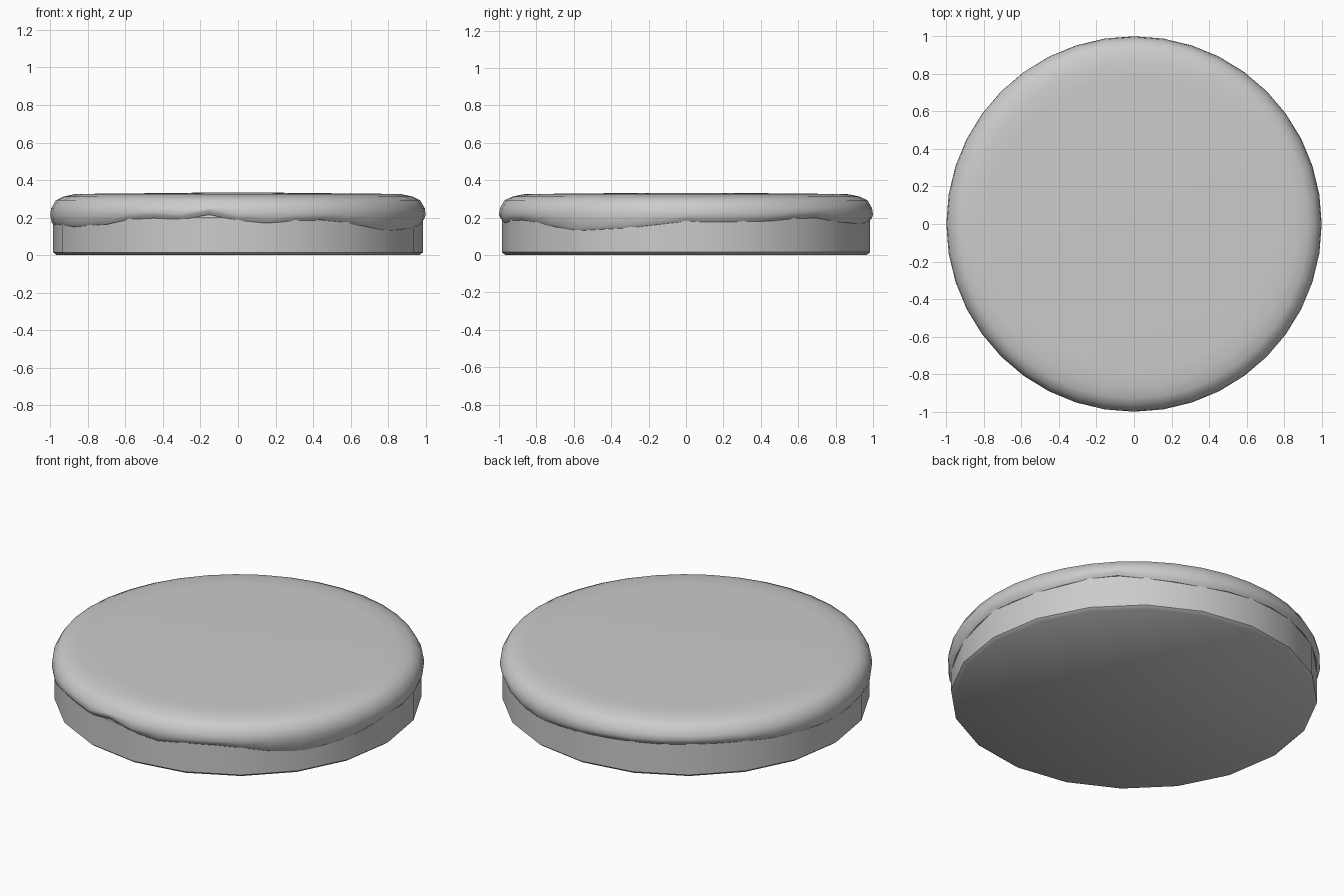
import bpy, bmesh, math

cube = bpy.data.objects.get("Cube")
if cube:
    bpy.data.objects.remove(cube)

grey = bpy.data.materials.new("plain grey")
grey.use_nodes = True
COLOUR = (0.6, 0.6, 0.6, 1)
grey.diffuse_color = COLOUR
grey.node_tree.nodes["Principled BSDF"].inputs["Base Color"].default_value = COLOUR

# Icing hem: angle in degrees -> height
HEM = [(0, .18), (12, .175), (24, .18), (43, .2), (58, .175), (70, .165), (85, .18),
       (101, .19), (135, .195), (161, .175), (182, .16), (194, .165), (206, .15),
       (221, .16), (240, .2), (250, .187), (261, .215), (270, .185), (279, .17),
       (294, .19), (304, .175), (324, .13), (342, .145), (360, .18)]


def hem_height(angle):
    for (a, za), (b, zb) in zip(HEM, HEM[1:]):
        if a <= angle <= b:
            t = (angle - a) / (b - a)
            return za + (zb - za) * t * t * (3 - 2 * t)


def lathe(name, sides, profile, sharp):
    """Skin rings from profile(angle) -> [(radius, z)], capped at both ends."""
    bm = bmesh.new()
    columns = []
    for i in range(sides):
        deg = 360 * i / sides
        c, s = math.cos(math.radians(deg)), math.sin(math.radians(deg))
        columns.append([bm.verts.new((r * c, r * s, z)) for r, z in profile(deg)])
    for i, a in enumerate(columns):
        b = columns[(i + 1) % sides]
        for k in range(len(a) - 1):
            bm.faces.new((a[k], b[k], b[k + 1], a[k + 1]))
    bm.faces.new([col[0] for col in reversed(columns)])
    bm.faces.new([col[-1] for col in columns])
    bmesh.ops.recalc_face_normals(bm, faces=bm.faces)
    mesh = bpy.data.meshes.new(name)
    bm.to_mesh(mesh)
    bm.free()
    mesh.materials.append(grey)
    obj = bpy.data.objects.new(name, mesh)
    bpy.context.collection.objects.link(obj)
    bpy.ops.object.select_all(action='DESELECT')
    obj.select_set(True)
    bpy.context.view_layer.objects.active = obj
    bpy.ops.object.shade_smooth_by_angle(angle=math.radians(sharp))


def icing_profile(deg):
    h = hem_height(deg)
    return [(.94, h + .03), (.965, h + .006), (.982, h), (.993, h + .015),
            (1, max(.215, h + .03)), (.995, .25), (.97, .293), (.93, .312),
            (.87, .325), (.78, .327), (.48, .33), (.2, .333)]


# Biscuit disc with a narrow chamfer at the foot
lathe("biscuit_base", 20,
      lambda deg: [(.966, 0), (.985, .015), (.985, .11), (.985, .2), (.95, .24)], 40)
# Poured topping with a wavy edge
lathe("icing_top", 40, icing_profile, 70)
